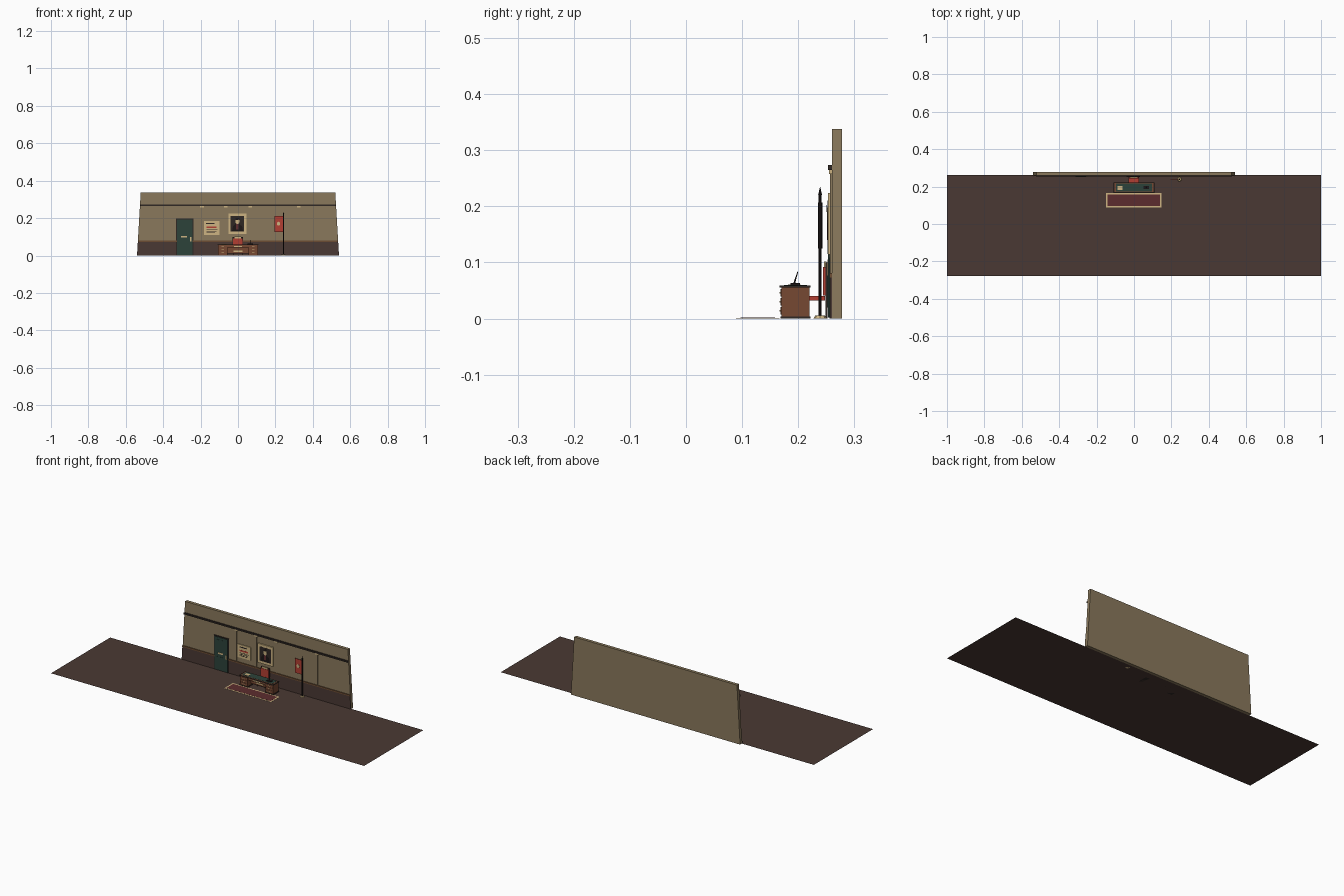
import bpy, bmesh, math

if "Cube" in bpy.data.objects:
    bpy.data.objects.remove(bpy.data.objects["Cube"])

def srgb(r, g, b):
    return tuple((c / 255 / 12.92) if c < 11 else ((c / 255 + 0.055) / 1.055) ** 2.4 for c in (r, g, b)) + (1,)

MATS = {}
for name, col in {
    "floor brown": (74, 57, 51), "wall tan": (138, 121, 92), "charcoal": (47, 39, 36),
    "wood": (118, 72, 50), "dark green": (44, 66, 58), "cream": (205, 180, 130),
    "red": (178, 62, 50), "maroon": (92, 44, 46), "black": (28, 22, 22),
    "rail brown": (108, 76, 50)}.items():
    MATS[name] = bpy.data.materials.new(name)
    MATS[name].diffuse_color = srgb(*col)

def finish(bm, name, mat):
    bmesh.ops.recalc_face_normals(bm, faces=bm.faces)
    me = bpy.data.meshes.new(name)
    bm.to_mesh(me)
    bm.free()
    me.materials.append(MATS[mat])
    ob = bpy.data.objects.new(name, me)
    bpy.context.collection.objects.link(ob)
    return ob

def box(name, mat, x, y, z, taper=0.0):
    """Box from (min, max) ranges; taper narrows the upper end on each side."""
    bm = bmesh.new()
    bmesh.ops.create_cube(bm, size=1)
    for v in bm.verts:
        top = v.co.z > 0
        px = x[v.co.x > 0]
        if top:
            px -= math.copysign(taper, v.co.x)
        v.co = (px, y[v.co.y > 0], z[top])
    return finish(bm, name, mat)

def rod(name, mat, x, y, z0, z1, r0, r1, sides=8):
    bm = bmesh.new()
    bmesh.ops.create_cone(bm, cap_ends=True, segments=sides, radius1=r0, radius2=r1, depth=z1 - z0)
    bmesh.ops.translate(bm, verts=bm.verts, vec=(x, y, (z0 + z1) / 2))
    return finish(bm, name, mat)

def disc(name, mat, x, y, z, rx, rz, sides=12):
    """Thin wall-facing disc."""
    bm = bmesh.new()
    bmesh.ops.create_cone(bm, cap_ends=True, segments=sides, radius1=1, radius2=1, depth=0.0008)
    for v in bm.verts:
        v.co = (x + v.co.x * rx, y + v.co.z, z + v.co.y * rz)
    return finish(bm, name, mat)

# Floor sheet
bm = bmesh.new()
bm.faces.new([bm.verts.new(p) for p in ((-1, -.278, 0), (1, -.278, 0), (1, .262, 0), (-1, .262, 0))])
finish(bm, "floor", "floor brown")

# Wall, narrowing toward the top
SLOPE = 0.02 / 0.338
def wall_band(name, mat, y, z):
    w = 0.54 - SLOPE * z[0]
    box(name, mat, (-w, w), y, z, SLOPE * (z[1] - z[0]))

wall_band("back_wall", "wall tan", (.26, .278), (0, .338))
wall_band("wainscot", "floor brown", (.257, .26), (0, .073))
wall_band("chair_rail", "rail brown", (.2555, .26), (.073, .081))
wall_band("cornice", "charcoal", (.253, .26), (.265, .274))

# Wall battens with caps
for x in (-.192, -.065, .065, .325):
    box("batten", "wall tan", (x - .003, x + .003), (.2565, .26), (.081, .265))
    box("batten_cap", "cream", (x - .01, x + .01), (.2545, .26), (.258, .265))

# Door
box("door_frame", "charcoal", (-.332, -.238), (.256, .26), (0, .197))
box("door", "dark green", (-.327, -.243), (.2535, .257), (.002, .192))
for z in ((.02, .08), (.115, .178)):
    box("door_panel", "dark green", (-.313, -.257), (.2525, .2545), z)
box("door_plate", "cream", (-.305, -.272), (.252, .254), (.096, .105))
box("door_handle", "cream", (-.257, -.249), (.251, .254), (.076, .1))

# Notice with printed lines
box("notice", "cream", (-.181, -.1), (.256, .26), (.109, .185))
box("notice_heading", "charcoal", (-.17, -.125), (.2554, .257), (.168, .174))
box("notice_stripe", "red", (-.168, -.115), (.2554, .257), (.146, .155))
for i in range(3):
    box("notice_line", "charcoal", (-.168, -.122 + .006 * i), (.2554, .257), (.12 + .008 * i, .123 + .008 * i))

# Portrait
box("portrait_frame", "cream", (-.052, .046), (.253, .26), (.114, .224))
box("portrait_canvas", "charcoal", (-.039, .033), (.2525, .254), (.128, .21))
bm = bmesh.new()
pts = [(-.032, .13), (.027, .13), (.022, .156), (.004, .17), (-.012, .17), (-.027, .156)]
bm.faces.new([bm.verts.new((x, .2521, z)) for x, z in pts])
finish(bm, "portrait_coat", "black")
box("portrait_scarf", "maroon", (-.01, .002), (.2517, .253), (.14, .168))
disc("portrait_face", "cream", -.003, .2516, .183, .011, .015)
disc("portrait_hair", "black", -.003, .2512, .196, .012, .006)

# Flag stand
rod("flag_base", "cream", .243, .239, 0, .005, .012, .009)
rod("flag_pole", "black", .243, .239, .005, .224, .0028, .0028)
rod("flag_sleeve", "black", .243, .239, .125, .207, .004, .004)
rod("flag_finial", "black", .243, .239, .22, .234, .0035, .0004)
box("flag", "red", (.196, .241), (.238, .24), (.127, .21))
disc("flag_emblem", "cream", .217, .2376, .17, .009, .011, 10)
disc("flag_emblem_back", "cream", .217, .2404, .17, .009, .011, 10)

# Rug with border
box("rug_border", "cream", (-.15, .148), (.089, .167), (.0002, .001))
box("rug", "maroon", (-.142, .14), (.097, .159), (.0006, .0015))

# Desk pedestals, drawers and handles
for s in (-1, 1):
    def span(a, b):
        return tuple(sorted((s * a, s * b)))
    box("pedestal", "wood", span(.057, .106), (.17, .22), (.004, .055))
    box("pedestal_foot", "charcoal", span(.055, .108), (.168, .222), (0, .004))
    for i in range(3):
        z = .007 + i * .016
        box("drawer", "wood", span(.061, .102), (.1685, .171), (z, z + .0135))
        box("drawer_handle", "cream", span(.076, .087), (.1665, .169), (z + .0055, z + .008))
box("center_drawer", "wood", (-.057, .057), (.171, .218), (.042, .055))
box("center_handle", "cream", (-.022, .022), (.169, .172), (.046, .051))
box("modesty_panel", "wood", (-.057, .057), (.2, .204), (.012, .042))
box("panel_plaque", "cream", (-.025, .025), (.1985, .2005), (.02, .026))
box("desk_top", "charcoal", (-.109, .109), (.167, .222), (.055, .0585))
box("desk_inlay", "wood", (-.103, .103), (.17, .22), (.058, .0592))
box("desk_blotter", "dark green", (-.097, .097), (.175, .216), (.059, .0598))

# Items on the desk
box("paper", "cream", (-.088, -.062), (.182, .204), (.0595, .0606))
box("pen_stand", "black", (.05, .08), (.186, .203), (.0595, .063))
pen = rod("pen", "black", .065, .196, .062, .084, .0016, .0008, 6)
for v in pen.data.vertices:
    v.co.y += (v.co.z - .073) * .3

# Chair
box("chair_seat", "red", (-.03, .027), (.212, .248), (.032, .04))
box("chair_back", "red", (-.027, .024), (.2445, .249), (.041, .092))
box("chair_back_frame", "charcoal", (-.029, .026), (.249, .2525), (.03, .1))
box("chair_headrest", "cream", (-.02, .017), (.246, .25), (.092, .102))
for x in (-.027, .021):
    box("chair_rear_leg", "charcoal", (x, x + .004), (.249, .2525), (0, .03))
    box("chair_front_leg", "charcoal", (x, x + .004), (.214, .2175), (0, .032))

for m in bpy.data.materials:
    if m.users and not m.is_grease_pencil:
        m.use_nodes = True
        m.node_tree.nodes["Principled BSDF"].inputs["Base Color"].default_value = m.diffuse_color
